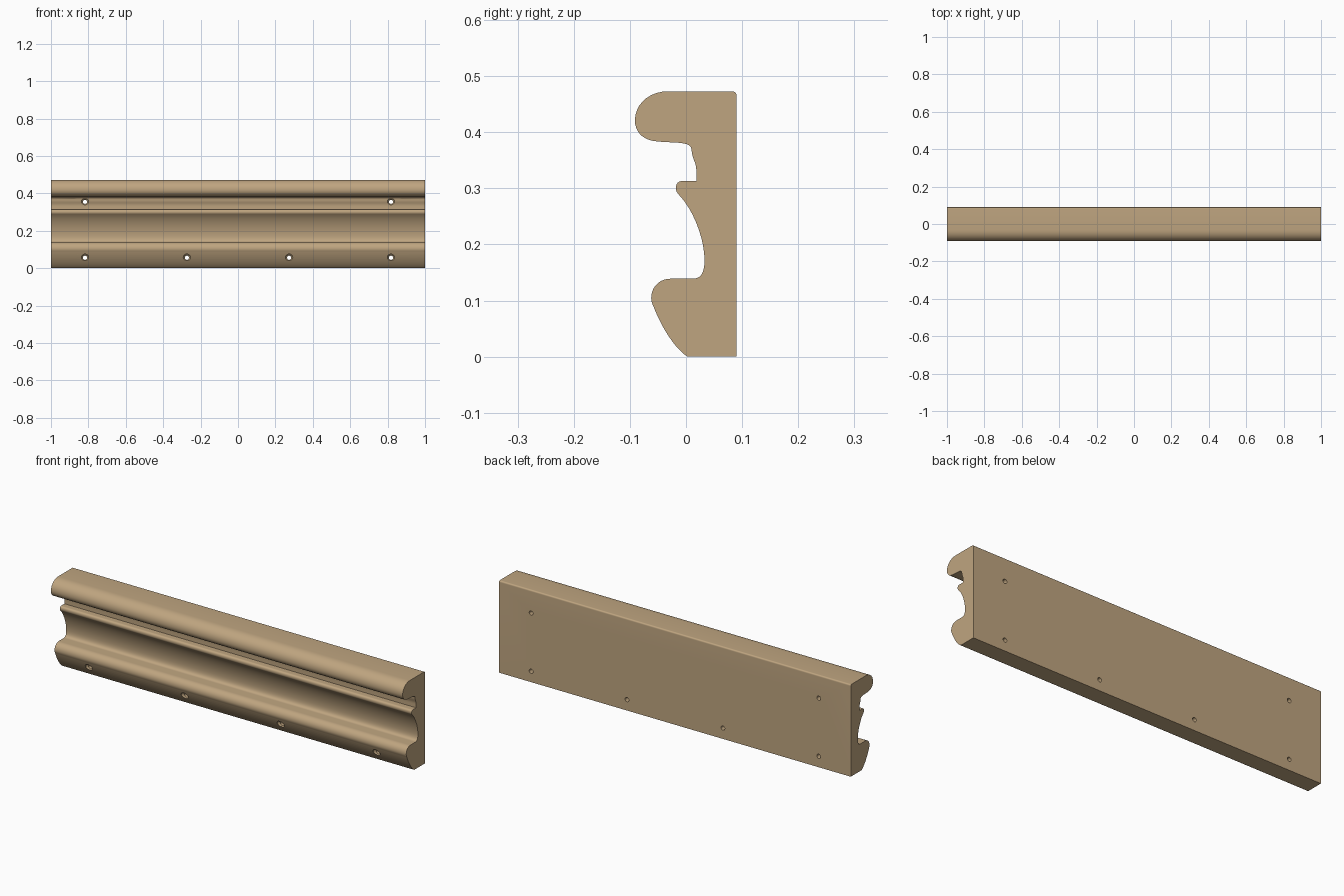
import bpy, bmesh, math
from mathutils import Vector

cube = bpy.data.objects.get("Cube")
if cube:
    bpy.data.objects.remove(cube, do_unlink=True)

wood = bpy.data.materials.new("light brown wood")
wood.use_nodes = True
TAN = (0.52, 0.375, 0.215, 1)
wood.diffuse_color = TAN
bsdf = wood.node_tree.nodes["Principled BSDF"]
bsdf.inputs["Base Color"].default_value = TAN
bsdf.inputs["Roughness"].default_value = 0.7

# Moulding profile (y, z): each step is a straight end point, or two handles and an end point
START = (0.09, 0.0)
STEPS = [
    [(0.09, 0.465)],
    [(0.09, 0.470), (0.087, 0.473), (0.082, 0.473)],            # eased back edge
    [(-0.032, 0.473)],
    [(-0.066, 0.473), (-0.091, 0.450), (-0.091, 0.421)],        # top nose
    [(-0.091, 0.400), (-0.076, 0.386), (-0.054, 0.384)],
    [(-0.020, 0.380), (0.010, 0.385), (0.010, 0.368)],          # under the nose
    [(0.011, 0.352), (0.0185, 0.347), (0.0185, 0.330)],         # upper groove
    [(0.0185, 0.313)],
    [(-0.007, 0.313)],
    [(-0.014, 0.313), (-0.018, 0.308), (-0.018, 0.301)],        # small bead
    [(-0.018, 0.296), (-0.016, 0.292), (-0.013, 0.289)],
    [(0.015, 0.260), (0.033, 0.208), (0.033, 0.172)],           # deep cove
    [(0.033, 0.150), (0.027, 0.139), (0.012, 0.139)],
    [(-0.028, 0.139)],
    [(-0.047, 0.139), (-0.062, 0.124), (-0.062, 0.105)],        # lower bead
    [(-0.062, 0.095), (-0.058, 0.091), (-0.055, 0.082)],
    [(-0.040, 0.046), (-0.017, 0.012), (0.003, 0.0)],           # bottom sweep
]


def trace_profile(segments=9):
    pts = [Vector(START)]
    for step in STEPS:
        if len(step) == 1:
            pts.append(Vector(step[0]))
            continue
        a, (b, c, d) = pts[-1].copy(), map(Vector, step)
        for i in range(1, segments + 1):
            t = i / segments
            u = 1 - t
            pts.append(a * u**3 + b * 3 * u * u * t + c * 3 * u * t * t + d * t**3)
    return pts


def finish(bm, name):
    bmesh.ops.recalc_face_normals(bm, faces=bm.faces[:])
    mesh = bpy.data.meshes.new(name)
    bm.to_mesh(mesh)
    bm.free()
    mesh.materials.append(wood)
    obj = bpy.data.objects.new(name, mesh)
    bpy.context.collection.objects.link(obj)
    return obj


# Moulding: the profile extruded along x
bm = bmesh.new()
end = bm.faces.new([bm.verts.new((-1, p.x, p.y)) for p in trace_profile()])
ext = bmesh.ops.extrude_face_region(bm, geom=[end])
bmesh.ops.translate(bm, vec=(2, 0, 0),
                    verts=[v for v in ext["geom"] if isinstance(v, bmesh.types.BMVert)])
moulding = finish(bm, "moulding")

# Countersunk screw holes: (x, z, y of the front surface)
HOLES = [(x, 0.355, 0.013) for x in (-0.818, 0.818)]
HOLES += [(x, 0.056, -0.040) for x in (-0.818, -0.273, 0.273, 0.818)]
SIDES = 24

bm = bmesh.new()
for x, z, y in HOLES:
    rings = []
    for ry, r in ((-0.15, 0.02), (y, 0.02), (y + 0.011, 0.011), (0.12, 0.011)):
        rings.append([bm.verts.new((x + r * math.cos(k * math.tau / SIDES), ry,
                                    z + r * math.sin(k * math.tau / SIDES)))
                      for k in range(SIDES)])
    for lo, hi in zip(rings, rings[1:]):
        for k in range(SIDES):
            n = (k + 1) % SIDES
            bm.faces.new((lo[k], lo[n], hi[n], hi[k]))
    bm.faces.new(rings[0])
    bm.faces.new(rings[-1])
cutter = finish(bm, "screw_hole_cutter")
cutter.hide_render = True

# Drill the holes, then drop the cutter
drill = moulding.modifiers.new("screw holes", "BOOLEAN")
drill.operation = "DIFFERENCE"
drill.solver = "EXACT"
drill.object = cutter
bpy.ops.object.select_all(action="DESELECT")
moulding.select_set(True)
bpy.context.view_layer.objects.active = moulding
bpy.ops.object.modifier_apply(modifier=drill.name)
bpy.data.objects.remove(cutter, do_unlink=True)

bpy.ops.object.shade_smooth_by_angle(angle=math.radians(30))
